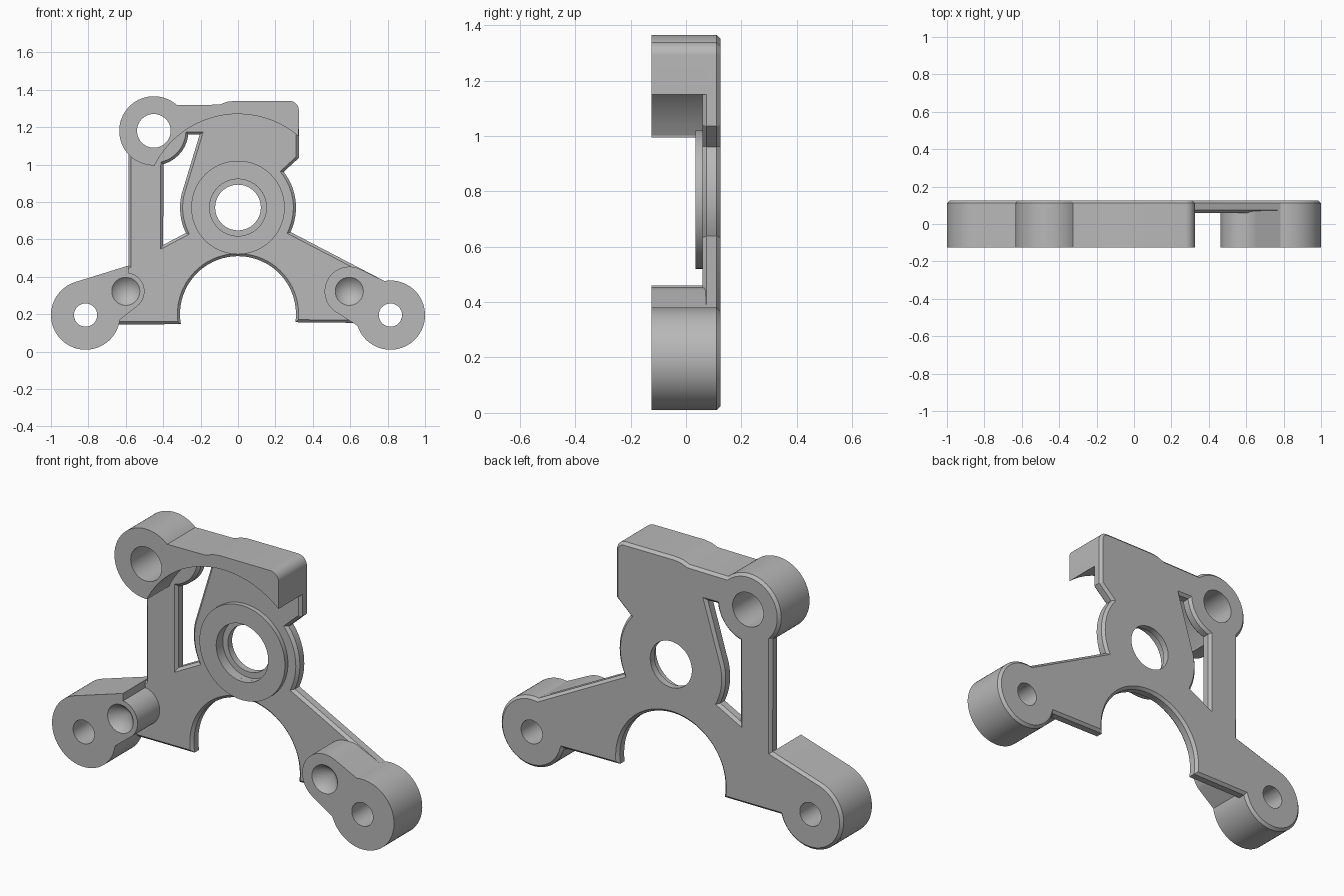
import bpy, bmesh
from math import radians, cos, sin, pi

cube = bpy.data.objects.get("Cube")
if cube:
    bpy.data.objects.remove(cube, do_unlink=True)

# One flat metal colour
GREY = (0.48, 0.48, 0.48, 1)
metal = bpy.data.materials.new("grey metal")
metal.use_nodes = True
metal.diffuse_color = GREY
metal.node_tree.nodes["Principled BSDF"].inputs["Base Color"].default_value = GREY

FRONT, BACK = -0.125, 0.125
PLATE = 0.06          # front of the thin plate
BURIED = 0.095        # where thick parts end inside the plate
CHAMFER = 0.014

# Main centres in x, z
HUB = (0, 0.77)
TOP = (-0.45, 1.18)
LOW_L, LOW_R = (-0.815, 0.195), (0.815, 0.195)
SINK_L, SINK_R = (-0.6, 0.322), (0.595, 0.322)
BOSS = 0.185


def arc(c, r, a, b):
    """Points on an arc from angle a to b in degrees."""
    n = max(2, round(abs(b - a) / 5))
    angles = [radians(a + (b - a) * i / n) for i in range(n + 1)]
    return [(c[0] + r * cos(t), c[1] + r * sin(t)) for t in angles]


def ring(c, r):
    return arc(c, r, 0, 360)[:-1]


def bake(ob):
    """Replace an object by a clean mesh of its evaluated shape."""
    bpy.context.view_layer.update()
    deps = bpy.context.evaluated_depsgraph_get()
    me = bpy.data.meshes.new_from_object(ob.evaluated_get(deps))
    me.transform(ob.matrix_world)
    name = ob.name
    bpy.data.objects.remove(ob, do_unlink=True)
    bm = bmesh.new()
    bm.from_mesh(me)
    bmesh.ops.remove_doubles(bm, verts=bm.verts, dist=0.0001)
    bmesh.ops.recalc_face_normals(bm, faces=bm.faces)
    bm.to_mesh(me)
    bm.free()
    me.materials.clear()
    me.materials.append(metal)
    me.name = name
    new = bpy.data.objects.new(name, me)
    bpy.context.collection.objects.link(new)
    return new


def prism(name, loops, y0, y1, chamfer=0):
    """Extrude x-z loops between two depths; inner loops are holes."""
    cu = bpy.data.curves.new(name, 'CURVE')
    cu.dimensions = '2D'
    cu.fill_mode = 'BOTH'
    cu.extrude = (y1 - y0) / 2 - chamfer
    cu.bevel_depth = chamfer
    cu.bevel_resolution = 0
    cu.offset = -chamfer
    for loop in loops:
        sp = cu.splines.new('POLY')
        sp.points.add(len(loop) - 1)
        for p, (x, z) in zip(sp.points, loop):
            p.co = (x, z, 0, 1)
        sp.use_cyclic_u = True
    ob = bpy.data.objects.new(name, cu)
    bpy.context.collection.objects.link(ob)
    ob.location.y = (y0 + y1) / 2
    ob.rotation_euler.x = pi / 2
    return bake(ob)


def cone(c, r0, r1, y0, y1):
    """Round cutter along y, radius r0 at y0 and r1 at y1."""
    me = bpy.data.meshes.new("cutter")
    bm = bmesh.new()
    bmesh.ops.create_cone(bm, cap_ends=True, segments=64, radius1=r0,
                          radius2=r1, depth=y1 - y0)
    bm.to_mesh(me)
    bm.free()
    ob = bpy.data.objects.new("cutter", me)
    bpy.context.collection.objects.link(ob)
    ob.rotation_euler.x = -pi / 2
    ob.location = (c[0], (y0 + y1) / 2, c[1])
    ob.hide_render = True
    return ob


def cut(ob, cutters):
    for c in cutters:
        m = ob.modifiers.new("cut", 'BOOLEAN')
        m.operation = 'DIFFERENCE'
        m.solver = 'EXACT'
        m.object = c
    ob = bake(ob)
    for c in cutters:
        bpy.data.objects.remove(c, do_unlink=True)
    return ob


# Top edge shared by the plate and the thick upper block, right to left
top_edge = arc((0.275, 1.29), 0.05, 0, 90) + [
    (-0.02, 1.34), (-0.06, 1.335), (-0.1, 1.32)]

# Thin plate with its side window, chamfered front and back
outline = (arc(LOW_L, BOSS, 107.5, 344.5)
           + arc((0, 0.2), 0.31, 190, -8)
           + arc(LOW_R, BOSS, 193, 460)
           + arc(HUB, 0.31, -25, 38)
           + [(0.325, 1.035)] + top_edge
           + arc(TOP, BOSS, 48, 223)
           + [(-0.585, 0.46)])
window = ([(-0.4, 0.57)] + arc(HUB, 0.31, 206, 167)
          + [(-0.205, 1.16)] + arc(TOP, BOSS, -6, -74))
plate = prism("back_plate", [outline, window], PLATE, BACK, CHAMFER)
plate = cut(plate, [
    cone(LOW_L, 0.062, 0.062, -0.2, 0.2),
    cone(LOW_R, 0.062, 0.062, -0.2, 0.2),
    cone(TOP, 0.09, 0.09, -0.2, 0.2),
    cone(HUB, 0.122, 0.122, -0.2, 0.2),
    cone(HUB, 0.152, 0.152, -0.2, 0.09)])

# Raised collar round the central bore
collar = prism("bearing_collar", [ring(HUB, 0.25), ring(HUB, 0.152)],
               0.035, PLATE + 0.005)

# Thick upper block with its boss, hollowed by a large round clearance
block = (arc(TOP, BOSS, 48, 272) + arc(HUB, 0.5, 152.4, 49.5) + top_edge)
upper = prism("upper_block", [block, ring(TOP, 0.09)], FRONT, BURIED)

# Lower feet: mounting boss joined to a countersunk boss
left = (arc(LOW_L, BOSS, 107.5, 352) + arc(SINK_L, 0.1, -50, 81)
        + [(-0.585, 0.46)])
right = (arc(SINK_R, 0.132, 62, 235) + arc(LOW_R, BOSS, 198, 460))
feet = []
for name, shape, boss, sink in (("left", right, LOW_R, SINK_R),
                                ("right", left, LOW_L, SINK_L)):
    foot = prism(name + "_foot", [shape, ring(boss, 0.062)], FRONT, BURIED)
    feet.append(cut(foot, [cone(sink, 0.085, 0, FRONT - 0.01, FRONT + 0.075)]))

# Smooth round walls, keep edges sharp
bpy.ops.object.select_all(action='DESELECT')
for ob in [plate, collar, upper] + feet:
    ob.select_set(True)
bpy.context.view_layer.objects.active = plate
bpy.ops.object.shade_smooth_by_angle(angle=radians(25))
